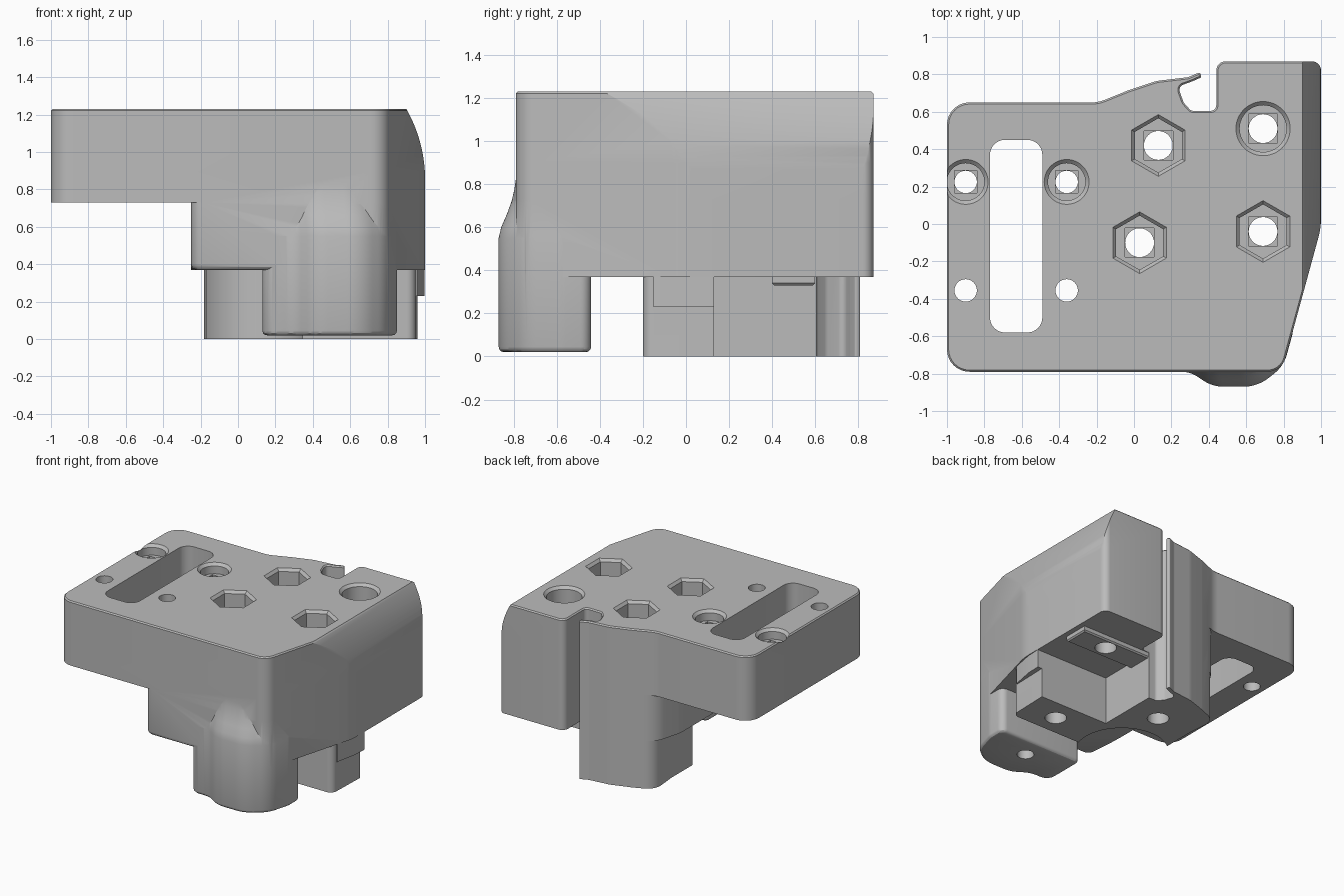
import bpy, bmesh, math
from mathutils import Vector

old = bpy.data.objects.get("Cube")
if old:
    bpy.data.objects.remove(old, do_unlink=True)

grey = bpy.data.materials.new("plain_grey")
grey.use_nodes = True
COLOR = (0.5, 0.5, 0.5, 1)
grey.diffuse_color = COLOR
grey.node_tree.nodes["Principled BSDF"].inputs["Base Color"].default_value = COLOR


def rounded(points, steps=8):
    """Outline from (x, y, corner radius) points."""
    out, n = [], len(points)
    for i, (x, y, r) in enumerate(points):
        p = Vector((x, y))
        a = Vector(points[i - 1][:2]) - p
        b = Vector(points[(i + 1) % n][:2]) - p
        if r == 0:
            out.append(p)
            continue
        half = a.angle(b) / 2
        t = min(r / math.tan(half), 0.48 * a.length, 0.48 * b.length)
        r = t * math.tan(half)
        a.normalize()
        b.normalize()
        c = p + (a + b).normalized() * (r / math.sin(half))
        start, end = p + a * t - c, p + b * t - c
        turn = start.angle_signed(end)
        for k in range(steps + 1):
            ang = -turn * k / steps
            out.append(c + Vector((start.x * math.cos(ang) - start.y * math.sin(ang),
                                   start.x * math.sin(ang) + start.y * math.cos(ang))))
    return out


def finish(name, bm):
    bmesh.ops.recalc_face_normals(bm, faces=bm.faces)
    me = bpy.data.meshes.new(name)
    bm.to_mesh(me)
    bm.free()
    me.materials.append(grey)
    ob = bpy.data.objects.new(name, me)
    bpy.context.collection.objects.link(ob)
    return ob


def loft(name, rings, top=0, bottom=0, segments=1, keep=lambda v: True):
    """Skin closed rings, cap both ends, optionally bevel the cap edges."""
    bm = bmesh.new()
    rows = [[bm.verts.new(p) for p in ring] for ring in rings]
    n = len(rows[0])
    for lo, hi in zip(rows, rows[1:]):
        for i in range(n):
            j = (i + 1) % n
            bm.faces.new((lo[i], lo[j], hi[j], hi[i]))
    caps = [bm.faces.new(rows[0]), bm.faces.new(rows[-1])]
    bmesh.ops.recalc_face_normals(bm, faces=bm.faces)
    for cap, size in zip(caps, (bottom, top)):
        if size:
            edges = [e for e in cap.edges if all(keep(v.co) for v in e.verts)]
            bmesh.ops.bevel(bm, geom=edges, offset=size, segments=segments,
                            profile=0.5, affect='EDGES', clamp_overlap=False)
    return finish(name, bm)


def prism(name, points, z0, z1, **bevel):
    line = rounded(points)
    return loft(name, [[(p.x, p.y, z) for p in line] for z in (z0, z1)], **bevel)


def bore(x, y, sides, profile, turn=0.0):
    """Stepped round or polygonal cutter from (radius, z) pairs."""
    rings = [[(x + r * math.cos(turn + math.tau * i / sides),
               y + r * math.sin(turn + math.tau * i / sides), z)
              for i in range(sides)] for r, z in profile]
    return loft("bore_cutter", rings)


def combine(target, tool, operation):
    tool.hide_render = True
    m = target.modifiers.new(operation, 'BOOLEAN')
    m.object, m.operation, m.solver = tool, operation, 'EXACT'
    bpy.context.view_layer.objects.active = target
    bpy.ops.object.modifier_apply(modifier=m.name)
    bpy.data.objects.remove(tool, do_unlink=True)


# Shared outline pieces: right flank, then rear gap with sprung hook
FLANK = [(.79, -.79, .1), (1, -.02, .4), (1, .87, .05), (.44, .87, .05), (.44, .605, .03)]
HOOK = [(.305, .605, .03), (.265, .65, .05), (.235, .735, .03), (.31, .762, .03),
        (.362, .785, .01), (.352, .812, .01), (.29, .785, .05), (.12, .765, .2),
        (-.03, .715, .2), (-.19, .65, .2)]

# Wide top plate
body = prism("cover_body", [(-1, -.79, .12)] + FLANK + HOOK + [(-1, .65, .12)],
             .73, 1.23, top=.009)

# Main housing below the plate
housing = prism("housing", [(-.25, -.79, .06)] + FLANK + HOOK + [(-.25, .42, .2)],
                .37, .9, bottom=.03, segments=3, keep=lambda v: v.y < .1 and v.x < .8)
combine(body, housing, 'UNION')

# Rear lower block, with its round bearing relief
block = prism("lower_block", [(-.17, -.2, 0), (.95, -.2, .05), (.96, .13, 0), (.37, .13, 0),
                              (.37, .605, 0)] + HOOK + [(-.17, .42, .1)], 0, .6)
combine(block, bore(.03, -.1, 64, [(.33, -.1), (.33, .37)]), 'DIFFERENCE')
combine(body, block, 'UNION')

# Side ledge and the raised strip around the rear screw
combine(body, prism("side_ledge", [(.8, -.15, 0), (.96, -.15, 0), (.993, .02, 0),
                                   (.998, .13, 0), (.8, .13, 0)], .23, .5), 'UNION')
combine(body, prism("screw_strip", [(.36, .4, 0), (.96, .4, 0), (.96, .6, 0), (.36, .6, 0)],
                    .33, .5, bottom=.01), 'UNION')

# Front leg, bulging forward and blending back into the housing
foot = rounded([(.13, -.44, .04), (.13, -.79, .1), (.3, -.79, .15), (.42, -.87, .2),
                (.66, -.87, .22), (.8, -.76, .2), (.85, -.58, .15), (.85, -.44, .05)])
levels = [(.02, 0), (.55, 0), (.6, .012), (.66, .038), (.72, .06), (.78, .074), (.86, .085)]
leg = loft("front_leg", [[(p.x - s * .3, p.y + s, z) for p in foot] for z, s in levels],
           bottom=.025, segments=3)
combine(leg, bore(.5, -.6, 32, [(.06, -.1), (.06, .3)]), 'DIFFERENCE')
combine(body, leg, 'UNION')

# Curved upper right flank
R = .77
arc = [(1.0005 - R + R * math.cos(a), .85 + R * math.sin(a))
       for a in (.8 * i / 16 for i in range(17))] + [(1.3, 1.41), (1.3, .85)]
combine(body, loft("flank_cutter", [[(x, y, z) for x, z in arc] for y in (-1.2, 1.2)]),
        'DIFFERENCE')

# Long slot
combine(body, prism("slot_cutter", [(-.77, -.58, .08), (-.49, -.58, .08),
                                    (-.49, .45, .08), (-.77, .45, .08)], .5, 1.4), 'DIFFERENCE')

# Screw holes: x, y, bore radius, pocket radius, pocket floor, pocket sides
HOLES = [(.13, .42, .077, .145, .85, 6), (.03, -.1, .077, .145, .85, 6),
         (.69, -.04, .077, .145, .85, 6), (.69, .51, .077, .125, .8, 48),
         (-.9, .225, .06, .1, 1.15, 48), (-.36, .225, .06, .1, 1.15, 48),
         (-.9, -.355, .06, 0, 0, 0), (-.36, -.355, .06, 0, 0, 0)]
for x, y, r, pocket, floor, sides in HOLES:
    combine(body, bore(x, y, 32, [(r, -.2), (r, 1.4)]), 'DIFFERENCE')
    if pocket:
        combine(body, bore(x, y, sides, [(pocket, floor), (pocket, 1.21), (pocket + .025, 1.235)],
                           math.pi / 2), 'DIFFERENCE')
        s = r * 1.42
        combine(body, bore(x, y, 4, [(s, floor - .03), (s, floor + .02)], math.pi / 4), 'DIFFERENCE')

# Soft shading with crisp edges
bpy.ops.object.select_all(action='DESELECT')
body.select_set(True)
bpy.context.view_layer.objects.active = body
bpy.ops.object.shade_smooth_by_angle(angle=math.radians(30))
